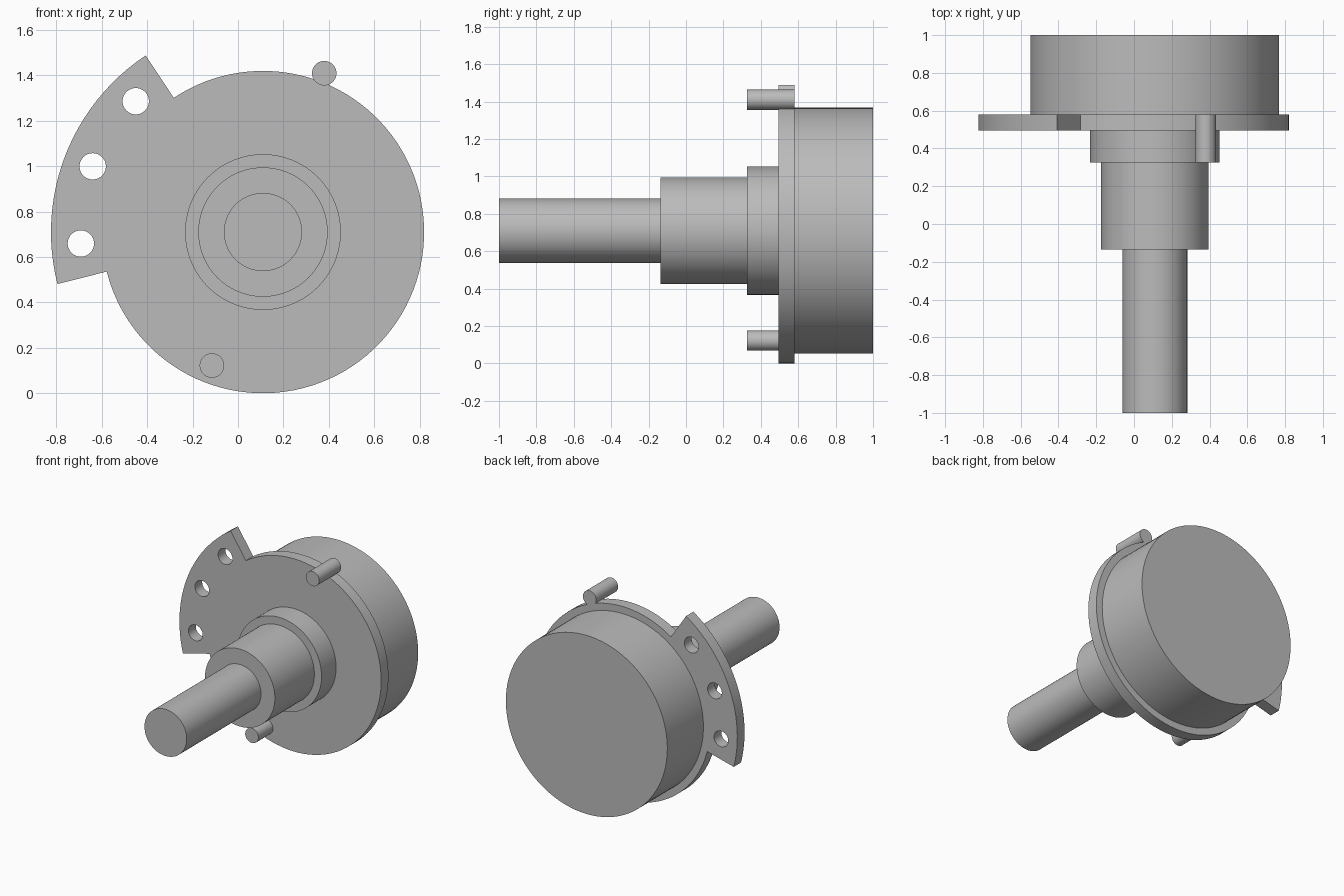
import bpy, bmesh
from math import sin, cos, radians, pi
from mathutils import Matrix

cube = bpy.data.objects.get("Cube")
if cube:
    bpy.data.objects.remove(cube, do_unlink=True)

AXIS_X, AXIS_Z = 0.11, 0.71     # centre line of the turned parts
PLATE_R, TAB_R = 0.71, 0.934
PLATE_FRONT, PLATE_BACK = 0.495, 0.58
PIN_FRONT = 0.325

grey = bpy.data.materials.new("plain_grey")
grey.use_nodes = True
colour = (0.5, 0.5, 0.5, 1)
grey.diffuse_color = colour
grey.node_tree.nodes["Principled BSDF"].inputs["Base Color"].default_value = colour


def finish(obj):
    obj.data.materials.clear()
    obj.data.materials.append(grey)
    bpy.ops.object.select_all(action='DESELECT')
    obj.select_set(True)
    bpy.context.view_layer.objects.active = obj
    bpy.ops.object.shade_smooth_by_angle(angle=radians(30))


def rod(name, x, z, radius, front, back, sides=96):
    """Cylinder lying along y between front and back."""
    bm = bmesh.new()
    turn = Matrix.Translation((x, (front + back) / 2, z)) @ Matrix.Rotation(pi / 2, 4, 'X')
    bmesh.ops.create_cone(bm, cap_ends=True, segments=sides, radius1=radius,
                          radius2=radius, depth=back - front, matrix=turn)
    mesh = bpy.data.meshes.new(name)
    bm.to_mesh(mesh)
    bm.free()
    obj = bpy.data.objects.new(name, mesh)
    bpy.context.collection.objects.link(obj)
    finish(obj)


def arc(radius, start, end, steps, cx=0, cy=0):
    angles = [radians(start + (end - start) * i / steps) for i in range(steps + 1)]
    return [(cx + radius * cos(a), cy + radius * sin(a)) for a in angles]


# Mounting plate: disc outline with a wider fan-shaped tab and three holes
TAB_START, TAB_END = 123.6, 194.2
loops = [arc(TAB_R, TAB_START, TAB_END, 24) + arc(PLATE_R, TAB_END, TAB_START + 360, 90)]
for angle in (134.2, 158.9, 183.6):
    (cx, cy), _ = arc(0.804, angle, angle, 1)
    loops.append(arc(0.058, 0, 360, 40, cx, cy)[:-1])

outline = bpy.data.curves.new("mounting_plate", 'CURVE')
outline.dimensions = '2D'
outline.fill_mode = 'BOTH'
outline.extrude = (PLATE_BACK - PLATE_FRONT) / 2
for loop in loops:
    spline = outline.splines.new('POLY')
    spline.points.add(len(loop) - 1)
    for point, (u, v) in zip(spline.points, loop):
        point.co = (u, v, 0, 1)
    spline.use_cyclic_u = True
plate = bpy.data.objects.new("mounting_plate", outline)
bpy.context.collection.objects.link(plate)
plate.location = (AXIS_X, (PLATE_FRONT + PLATE_BACK) / 2, AXIS_Z)
plate.rotation_euler = (pi / 2, 0, 0)
bpy.ops.object.select_all(action='DESELECT')
plate.select_set(True)
bpy.context.view_layer.objects.active = plate
bpy.ops.object.convert(target='MESH')
plate = bpy.context.view_layer.objects.active
bm = bmesh.new()
bm.from_mesh(plate.data)
bmesh.ops.remove_doubles(bm, verts=bm.verts, dist=0.0001)
bmesh.ops.recalc_face_normals(bm, faces=bm.faces)
bm.to_mesh(plate.data)
bm.free()
finish(plate)

# Turned parts on the common axis, back to front
for name, radius, front, back in (
        ("rear_housing", 0.658, PLATE_BACK, 1.0),
        ("collar", 0.343, PIN_FRONT, PLATE_FRONT),
        ("bushing", 0.285, -0.135, PIN_FRONT),
        ("shaft", 0.172, -1.0, -0.135)):
    rod(name, AXIS_X, AXIS_Z, radius, front, back)

# Locating pins: the upper one overhangs the plate rim
rod("upper_pin", 0.38, 1.41, 0.054, PIN_FRONT, PLATE_BACK, 40)
rod("lower_pin", -0.115, 0.122, 0.054, PIN_FRONT, PLATE_FRONT, 40)
